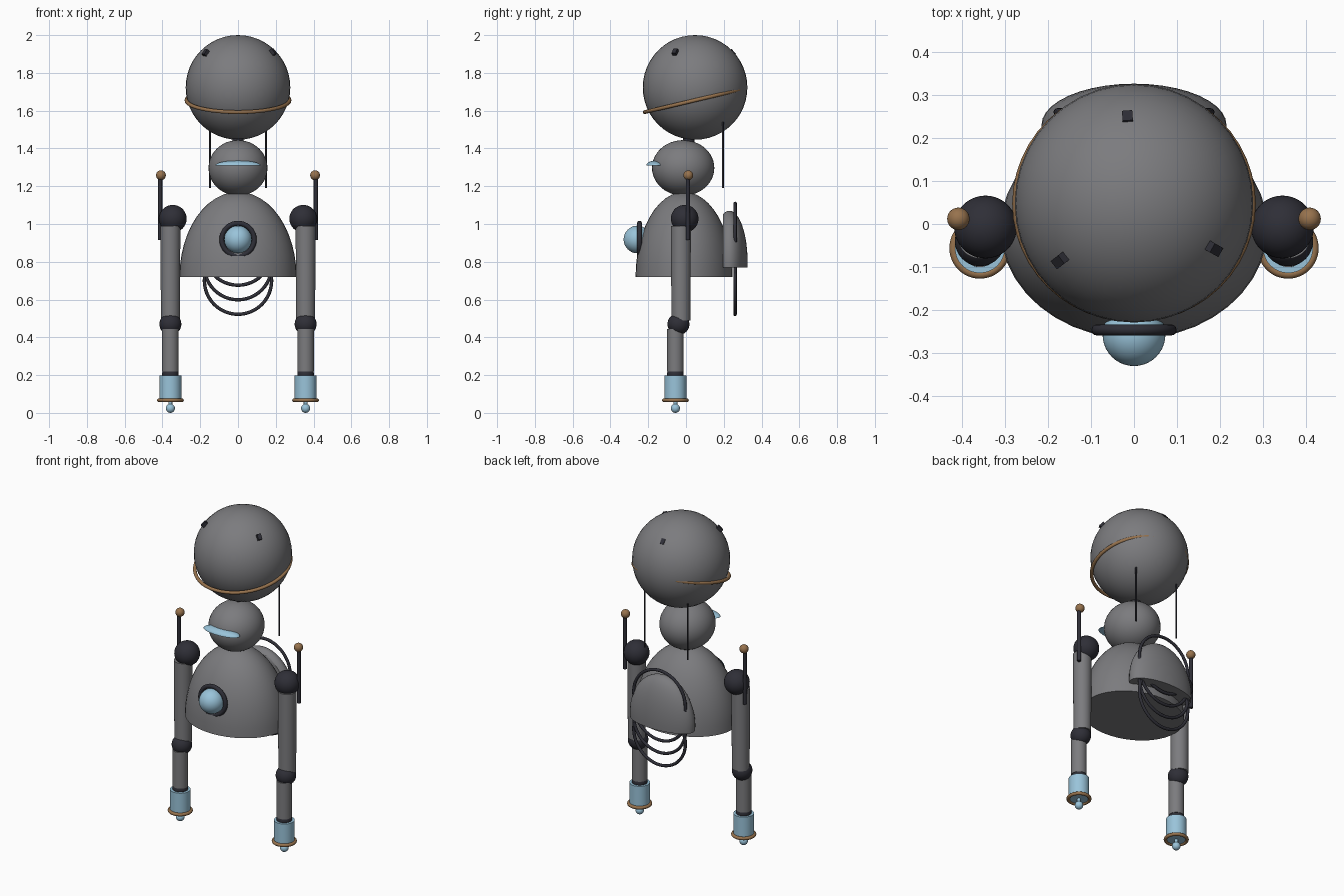
import bpy, bmesh, math
from mathutils import Vector, Matrix

cube = bpy.data.objects.get("Cube")
if cube:
    bpy.data.objects.remove(cube, do_unlink=True)


def material(name, rgb):
    m = bpy.data.materials.new(name)
    m.use_nodes = True
    m.diffuse_color = (*rgb, 1)
    m.node_tree.nodes["Principled BSDF"].inputs["Base Color"].default_value = (*rgb, 1)
    return m


GREY = material("metal_grey", (0.2, 0.2, 0.21))
BLACK = material("dark_rubber", (0.028, 0.028, 0.038))
BROWN = material("copper", (0.31, 0.17, 0.075))
BLUE = material("pale_blue", (0.32, 0.55, 0.7))


def finish(name, bm, mat, loc, tilt=0):
    bmesh.ops.recalc_face_normals(bm, faces=bm.faces)
    mesh = bpy.data.meshes.new(name)
    bm.to_mesh(mesh)
    bm.free()
    mesh.materials.append(mat)
    ob = bpy.data.objects.new(name, mesh)
    bpy.context.collection.objects.link(ob)
    ob.location = loc
    ob.rotation_euler.x = tilt
    bpy.ops.object.select_all(action='DESELECT')
    ob.select_set(True)
    bpy.context.view_layer.objects.active = ob
    bpy.ops.object.shade_smooth_by_angle(angle=math.radians(40))
    return ob


def ball(name, mat, loc, radii, cuts=()):
    """Ellipsoid, optionally cut flat: each cut is (point, outward normal)."""
    bm = bmesh.new()
    bmesh.ops.create_uvsphere(bm, u_segments=40, v_segments=24, radius=1)
    bmesh.ops.scale(bm, vec=radii, verts=bm.verts)
    for point, normal in cuts:
        geom = bm.verts[:] + bm.edges[:] + bm.faces[:]
        cut = bmesh.ops.bisect_plane(bm, geom=geom, plane_co=point, plane_no=normal,
                                     clear_outer=True)["geom_cut"]
        rim = [e for e in cut if isinstance(e, bmesh.types.BMEdge)]
        bmesh.ops.holes_fill(bm, edges=rim, sides=0)
    return finish(name, bm, mat, loc)


def sphere(name, mat, loc, r):
    return ball(name, mat, loc, (r, r, r))


def rod(name, mat, x, y, bottom, top, r, r_top=None):
    bm = bmesh.new()
    bmesh.ops.create_cone(bm, cap_ends=True, segments=32, radius1=r,
                          radius2=r_top or r, depth=top - bottom)
    return finish(name, bm, mat, (x, y, (bottom + top) / 2))


def ring(name, mat, loc, major, minor, tilt=0):
    """Torus made by spinning a small circle about z."""
    bm = bmesh.new()
    place = Matrix.Translation((major, 0, 0)) @ Matrix.Rotation(math.pi / 2, 4, 'X')
    bmesh.ops.create_circle(bm, segments=12, radius=minor, matrix=place)
    bmesh.ops.spin(bm, geom=bm.verts[:] + bm.edges[:], cent=(0, 0, 0), axis=(0, 0, 1),
                   angle=math.tau, steps=48, use_merge=True)
    bmesh.ops.remove_doubles(bm, verts=bm.verts, dist=0.0001)
    return finish(name, bm, mat, loc, tilt)


DOWN, FORWARD = (0, 0, -1), (0, -1, 0)

# Upper head with its tilted band
HEAD, HEAD_R = Vector((0, 0.048, 1.723)), 0.277
sphere("upper_head", GREY, HEAD, HEAD_R)
ring("head_band", BROWN, (0, 0.047, 1.655), 0.273, 0.01, math.radians(13.3))

# Small studs set into the upper head
for i, (x, y, depth) in enumerate([(-0.175, -0.135, 0.004), (0.185, -0.105, 0.004),
                                   (-0.015, 0.2, -0.01)]):
    out = Vector((x, y, 0.187)).normalized()
    bm = bmesh.new()
    bmesh.ops.create_cube(bm, size=1)
    bmesh.ops.scale(bm, vec=(0.024, 0.034, 0.026), verts=bm.verts)
    bmesh.ops.rotate(bm, matrix=out.to_track_quat('Z', 'Y').to_matrix(), verts=bm.verts)
    finish(f"head_stud_{i + 1}", bm, BLACK, HEAD + out * (HEAD_R + depth))

# Lower head, visor and neck
rod("neck", BLACK, 0, 0.015, 1.4, 1.48, 0.03)
ball("lower_head", GREY, (0, -0.015, 1.297), (0.156, 0.165, 0.147))
ball("visor", BLUE, (0, -0.16, 1.31), (0.12, 0.05, 0.026), [((0, 0, 0), DOWN)])

# Domed torso with the chest lamp
ball("torso", GREY, (0, -0.01, 0.72), (0.31, 0.257, 0.45), [((0, 0, 0), DOWN)])
ring("chest_ring", BLACK, (0, -0.246, 0.918), 0.086, 0.013, math.pi / 2)
sphere("chest_lamp", BLUE, (0, -0.257, 0.918), 0.073)

# Backpack and the stacked hose loops running through it
ball("backpack", GREY, (0, 0.23, 0.8), (0.215, 0.096, 0.27),
     [((0, 0, -0.03), DOWN), ((0, -0.035, 0), FORWARD)])
for i in range(4):
    ring(f"hose_loop_{i + 1}", BLACK, (0, 0.26, 0.7 + 0.077 * i), 0.178, 0.009, math.pi / 2)

# Parts on both sides
for side, s in (("left", 1), ("right", -1)):
    x, hand_y = 0.358 * s, -0.056
    rod(f"{side}_head_wire", BLACK, 0.148 * s, 0.195, 1.19, 1.54, 0.005)
    sphere(f"{side}_shoulder", BLACK, (0.345 * s, -0.007, 1.028), 0.073)
    rod(f"{side}_antenna", BLACK, 0.412 * s, 0.01, 0.915, 1.25, 0.011)
    sphere(f"{side}_antenna_tip", BROWN, (0.408 * s, 0.012, 1.258), 0.026)
    rod(f"{side}_upper_arm", GREY, x, -0.027, 0.49, 0.99, 0.05, 0.053)
    sphere(f"{side}_elbow", BLACK, (x, -0.04, 0.47), 0.058)
    rod(f"{side}_forearm", GREY, x, hand_y, 0.22, 0.445, 0.044)
    sphere(f"{side}_wrist", BLACK, (x, hand_y, 0.205), 0.044)
    rod(f"{side}_hand", BLUE, x, hand_y, 0.065, 0.198, 0.058)
    ring(f"{side}_hand_ring", BROWN, (x, hand_y, 0.067), 0.061, 0.01)
    sphere(f"{side}_hand_tip", BLUE, (x, hand_y, 0.024), 0.024)
    rod(f"{side}_hand_pin", BLUE, x, hand_y, 0.03, 0.07, 0.01)
